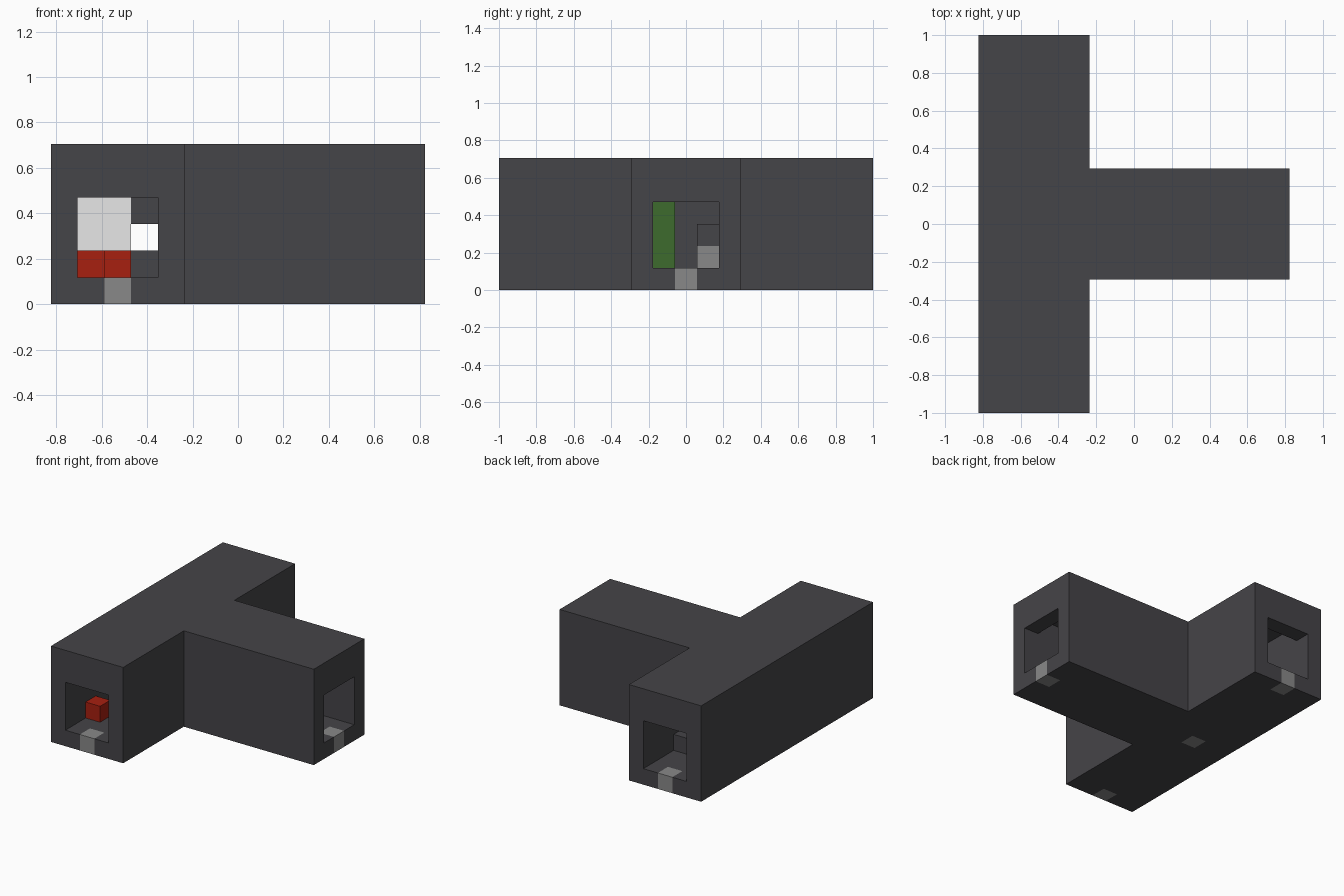
import bpy
import bmesh
from mathutils import Vector

cube = bpy.data.objects.get("Cube")
if cube:
    bpy.data.objects.remove(cube, do_unlink=True)

# The model sits on a block grid of 14 x 17 x 6 units
UNIT = 2 / 17


def place(i, j, k):
    return Vector(((i - 7) * UNIT, (j - 8.5) * UNIT, k * UNIT))


def material(name, rgb):
    mat = bpy.data.materials.new(name)
    mat.use_nodes = True
    color = (*rgb, 1)
    mat.diffuse_color = color
    mat.node_tree.nodes["Principled BSDF"].inputs["Base Color"].default_value = color
    return mat


charcoal = material("charcoal", (0.060, 0.058, 0.065))
grey = material("grey", (0.25, 0.25, 0.25))
red = material("red", (0.39, 0.014, 0.005))
green = material("green", (0.047, 0.147, 0.027))
white = material("white", (0.95, 0.95, 0.95))


def prism(name, outline, bottom, top, mat):
    """Extrude a grid outline between two heights."""
    bm = bmesh.new()
    face = bm.faces.new([bm.verts.new(place(i, j, bottom)) for i, j in outline])
    new = bmesh.ops.extrude_face_region(bm, geom=[face])["geom"]
    verts = [v for v in new if isinstance(v, bmesh.types.BMVert)]
    bmesh.ops.translate(bm, verts=verts, vec=(0, 0, (top - bottom) * UNIT))
    bmesh.ops.recalc_face_normals(bm, faces=bm.faces)
    mesh = bpy.data.meshes.new(name)
    bm.to_mesh(mesh)
    bm.free()
    mesh.materials.append(mat)
    obj = bpy.data.objects.new(name, mesh)
    bpy.context.collection.objects.link(obj)
    return obj


def box(name, low, high, mat):
    (a, b, c), (d, e, f) = low, high
    return prism(name, [(a, b), (d, b), (d, e), (a, e)], c, f, mat)


def tee(inset):
    """T-shaped outline, pulled in by the wall thickness."""
    n = inset
    return [(n, n), (5 - n, n), (5 - n, 6 + n), (14 - n, 6 + n),
            (14 - n, 11 - n), (5 - n, 11 - n), (5 - n, 17 - n), (n, 17 - n)]


# Hollow T-shaped corridor shell
shell = prism("corridor_shell", tee(0), 0, 6, charcoal)
cutters = [
    prism("hall_cutter", tee(1), 1, 5, charcoal),
    box("front_door_cutter", (1, -1, 1), (4, 1.5, 4), charcoal),
    box("back_door_cutter", (1, 15.5, 1), (4, 18, 4), charcoal),
    box("side_door_cutter", (12.5, 7, 1), (15, 10, 4), charcoal),
]

# Grey floor blocks at each doorway and at the crossing
tiles = {"front": (2, 0), "back": (2, 16), "side": (13, 8), "crossing": (2, 8)}
for name, (i, j) in tiles.items():
    box(name + "_floor_block", (i, j, 0), (i + 1, j + 1, 1), grey)
    cutters.append(box(name + "_floor_cutter", (i, j, -1), (i + 1, j + 1, 1.5), charcoal))

for cutter in cutters:
    cutter.hide_render = True
    mod = shell.modifiers.new(cutter.name, "BOOLEAN")
    mod.operation = "DIFFERENCE"
    mod.solver = "EXACT"
    mod.object = cutter

# Bake the openings, then drop the cutters
bpy.context.view_layer.update()
graph = bpy.context.evaluated_depsgraph_get()
baked = bpy.data.meshes.new_from_object(shell.evaluated_get(graph))
shell.modifiers.clear()
shell.data = baked
for cutter in cutters:
    bpy.data.objects.remove(cutter, do_unlink=True)

# Blocks standing inside the main hall
box("near_red_block", (1, 2, 1), (2, 3, 2), red)
box("far_red_block", (2, 4, 1), (3, 5, 2), red)
box("white_block", (1, 5, 2), (3, 6, 4), white)
box("hanging_block", (3, 5, 3), (4, 6, 5), charcoal)
box("back_floor_block", (3, 13, 1), (4, 14, 2), charcoal)

# Blocks standing inside the side arm
box("green_column", (8, 7, 1), (9, 8, 5), green)
box("grey_block", (9, 9, 1), (10, 10, 2), grey)
box("block_on_grey", (9, 9, 2), (10, 10, 3), charcoal)
